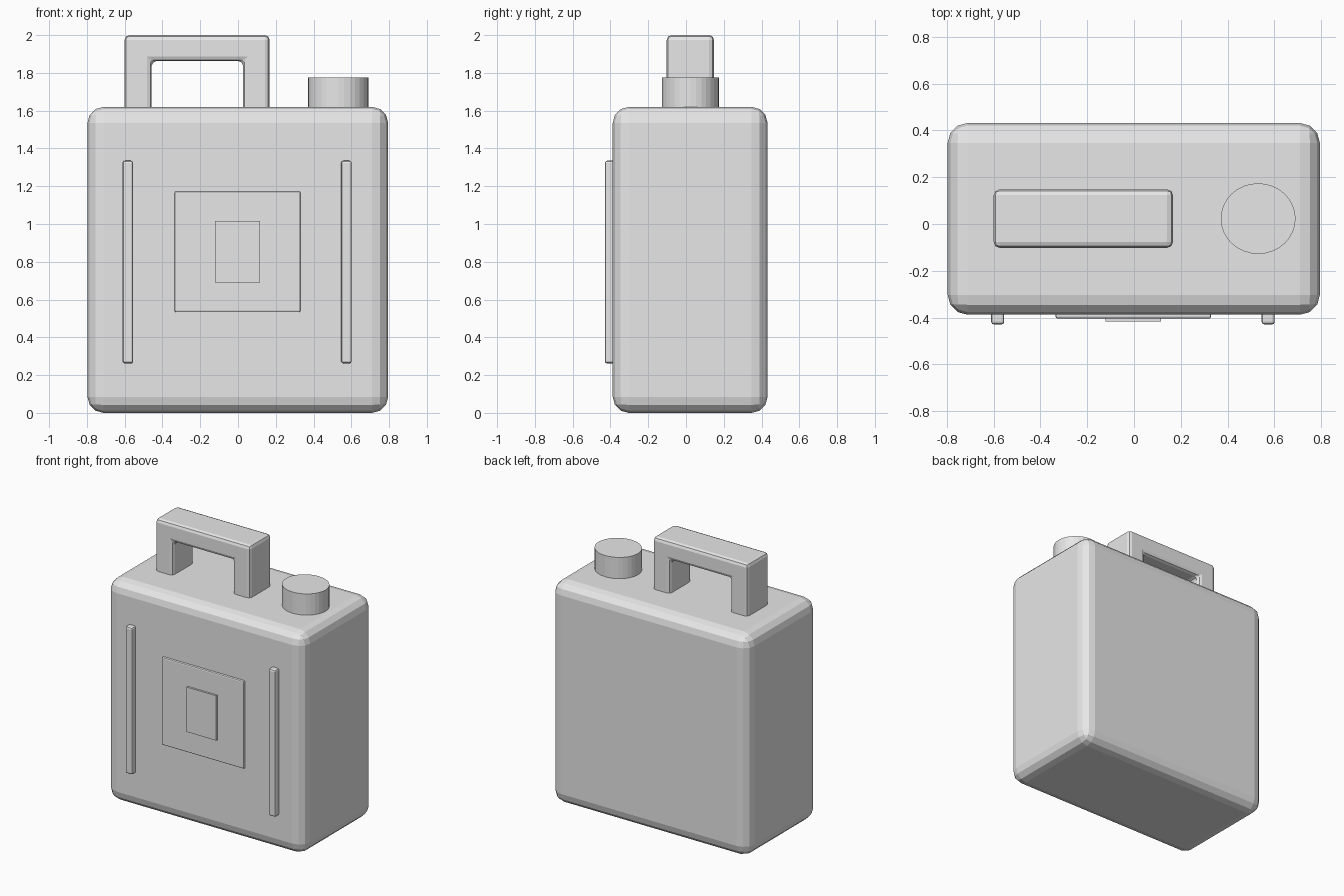
import bpy, bmesh, math

if "Cube" in bpy.data.objects:
    bpy.data.objects.remove(bpy.data.objects["Cube"])

grey = bpy.data.materials.new("light_grey")
grey.diffuse_color = (0.8, 0.8, 0.8, 1)
grey.use_nodes = True
grey.node_tree.nodes["Principled BSDF"].inputs["Base Color"].default_value = grey.diffuse_color


def finish(name, bm, bevel=0, segments=2):
    bmesh.ops.recalc_face_normals(bm, faces=bm.faces)
    if bevel:
        bmesh.ops.bevel(bm, geom=list(bm.edges), offset=bevel, segments=segments,
                        profile=0.5, affect='EDGES', clamp_overlap=True)
    me = bpy.data.meshes.new(name)
    bm.to_mesh(me)
    bm.free()
    me.materials.append(grey)
    ob = bpy.data.objects.new(name, me)
    bpy.context.collection.objects.link(ob)
    return ob


def box(name, x, y, z, bevel=0, segments=2):
    bm = bmesh.new()
    bmesh.ops.create_cube(bm, size=1)
    for v in bm.verts:
        v.co = [r[0] + (c + 0.5) * (r[1] - r[0]) for c, r in zip(v.co, (x, y, z))]
    return finish(name, bm, bevel, segments)


# Rounded container body
box("body", (-0.797, 0.795), (-0.388, 0.432), (0, 1.62), 0.085, 3)

# Carry handle: U-shaped profile extruded in depth
profile = [(-0.60, 1.57), (-0.60, 2.0), (0.167, 2.0), (0.167, 1.57),
           (0.027, 1.57), (0.027, 1.862), (-0.457, 1.862), (-0.457, 1.57)]
bm = bmesh.new()
face = bm.faces.new([bm.verts.new((x, -0.102, z)) for x, z in profile])
new = bmesh.ops.extrude_face_region(bm, geom=[face])["geom"]
bmesh.ops.translate(bm, vec=(0, 0.25, 0),
                    verts=[g for g in new if isinstance(g, bmesh.types.BMVert)])
finish("handle", bm, 0.025, 2)

# Filler cap, slightly oval
bm = bmesh.new()
bmesh.ops.create_cone(bm, cap_ends=True, segments=32, radius1=1, radius2=1, depth=1)
for v in bm.verts:
    v.co = (0.531 + 0.16 * v.co.x, 0.023 + 0.151 * v.co.y, 1.6875 + 0.175 * v.co.z)
finish("cap", bm)

# Vertical ribs on the front
for side, x in (("left", -0.583), ("right", 0.574)):
    box(side + "_rib", (x - 0.028, x + 0.028), (-0.43, -0.36), (0.262, 1.335), 0.012, 2)

# Label panel and its raised centre
box("front_panel", (-0.335, 0.33), (-0.404, -0.37), (0.533, 1.173), 0.008, 2)
box("panel_centre", (-0.122, 0.116), (-0.418, -0.39), (0.69, 1.017))
